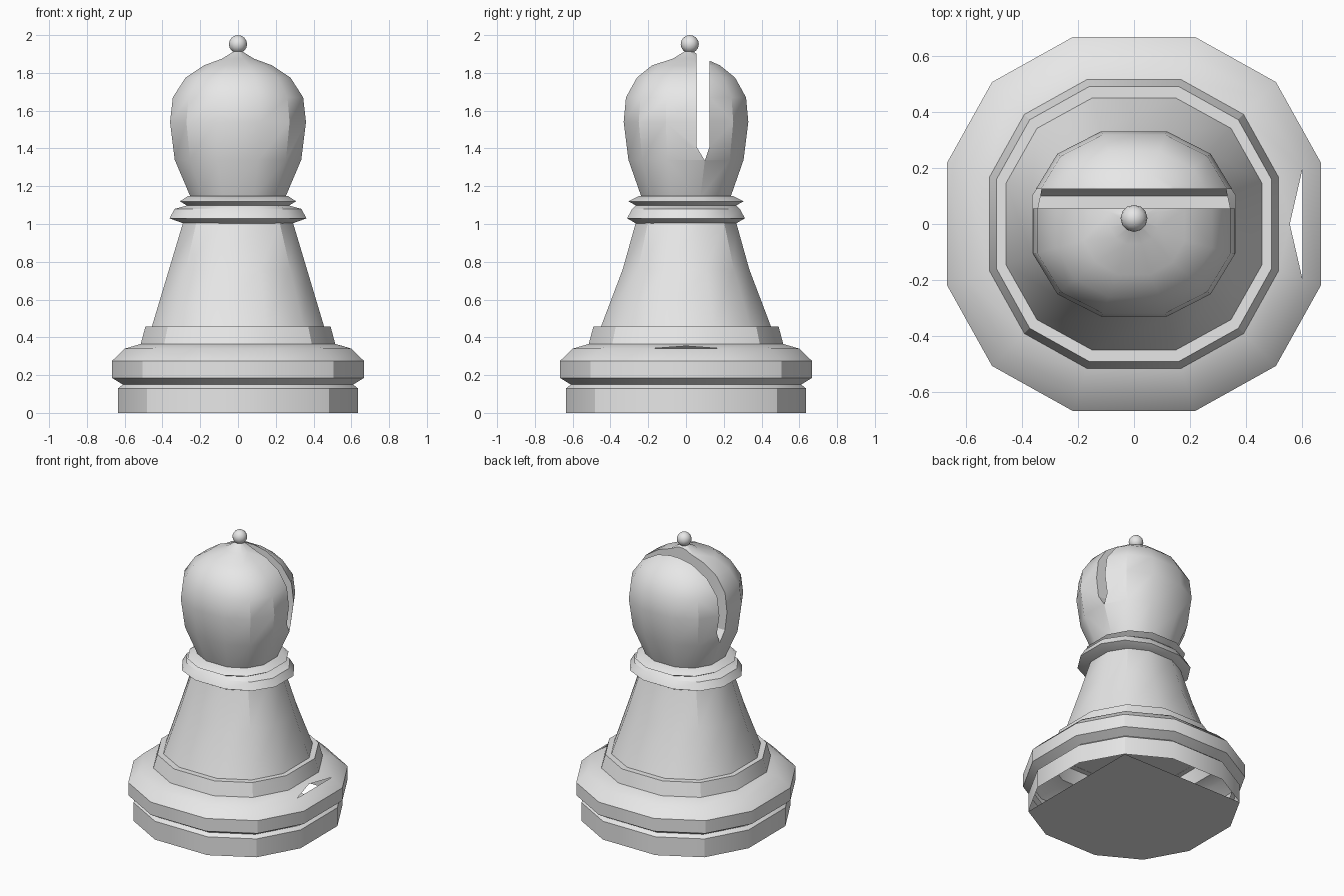
import bpy, bmesh
from math import radians, cos, sin

cube = bpy.data.objects.get("Cube")
if cube:
    bpy.data.objects.remove(cube)

grey = bpy.data.materials.new("plain_grey")
grey.use_nodes = True
grey.diffuse_color = (0.8, 0.8, 0.8, 1)
grey.node_tree.nodes["Principled BSDF"].inputs["Base Color"].default_value = (0.8, 0.8, 0.8, 1)

# Slightly squared twelve-sided outline
ANGLES = [radians(q + a) for q in (0, 90, 180, 270) for a in (18, 45, 72)]
COUNT = len(ANGLES)


def finish(bm, name, smooth=True):
    bmesh.ops.recalc_face_normals(bm, faces=bm.faces)
    mesh = bpy.data.meshes.new(name)
    bm.to_mesh(mesh)
    bm.free()
    mesh.materials.append(grey)
    obj = bpy.data.objects.new(name, mesh)
    bpy.context.collection.objects.link(obj)
    bpy.ops.object.select_all(action='DESELECT')
    obj.select_set(True)
    bpy.context.view_layer.objects.active = obj
    if smooth:
        bpy.ops.object.shade_smooth_by_angle(angle=radians(30))
    return obj


def turned(profile):
    """Loft rings given as (half width in x, half width in y, height)."""
    bm = bmesh.new()
    rings = []
    for wx, wy, z in profile:
        ring = []
        for i, a in enumerate(ANGLES):
            r = (1.02 if i % 3 == 1 else 1) / cos(radians(18))
            ring.append(bm.verts.new((wx * r * cos(a), wy * r * sin(a), z)))
        rings.append(ring)
    for low, high in zip(rings, rings[1:]):
        for i in range(COUNT):
            j = (i + 1) % COUNT
            bm.faces.new((low[i], low[j], high[j], high[i]))
    bm.faces.new(rings[-1])
    return bm, rings


# Base with a groove, a sloped shoulder and a step
bm, rings = turned([(w, w, z) for w, z in (
    (.635, 0), (.635, .13), (.61, .15), (.667, .185), (.667, .275),
    (.60, .34), (.515, .365), (.49, .458))])
# Floor, leaving two open slivers along the left and back edges
bm.faces.new([v for i, v in enumerate(rings[0]) if i not in (0, 2, 3, 11)])
# Triangular opening in the left shoulder
outer, inner = rings[5], rings[6]
panel = next(f for f in bm.faces
             if {outer[0], outer[-1], inner[0], inner[-1]} == set(f.verts))
poked = bmesh.ops.poke(bm, faces=[panel])
poked["verts"][0].co = (.555, 0, .354)
gap = [f for f in poked["faces"] if outer[0] in f.verts and outer[-1] in f.verts]
bmesh.ops.delete(bm, geom=gap, context='FACES')
finish(bm, "base")

# Tapered body
bm, rings = turned([(.456, .45, .457), (.365, .335, .76), (.29, .265, 1.01)])
finish(bm, "body")

# Double collar
bm, rings = turned([(.28, .26, 1.0), (.363, .312, 1.03), (.335, .285, 1.08),
                    (.27, .265, 1.098), (.308, .305, 1.12), (.265, .25, 1.148)])
bm.faces.new(rings[0])
finish(bm, "collar")

# Head
bm, rings = turned([(.25, .235, 1.14), (.335, .305, 1.34), (.36, .33, 1.54),
                    (.345, .318, 1.67), (.278, .26, 1.775), (.18, .18, 1.84),
                    (.085, .085, 1.875), (.02, .02, 1.915)])
bm.faces.new(rings[0])
for v in rings[-1] + rings[-2]:
    v.co.y += .015
head = finish(bm, "head", smooth=False)

# Slot with a pointed floor, cut through the head from side to side
bm = bmesh.new()
outline = [(.055, 2.1), (.055, 1.41), (.10, 1.335), (.125, 1.41), (.125, 2.1)]
ends = [[bm.verts.new((x, y, z)) for y, z in outline] for x in (-.6, .6)]
for end in ends:
    bm.faces.new(end)
for i in range(len(outline)):
    j = (i + 1) % len(outline)
    bm.faces.new((ends[0][i], ends[0][j], ends[1][j], ends[1][i]))
cutter = finish(bm, "slot_cutter", smooth=False)
cutter.hide_render = True

cut = head.modifiers.new("slot", 'BOOLEAN')
cut.operation = 'DIFFERENCE'
cut.solver = 'EXACT'
cut.object = cutter
bpy.ops.object.select_all(action='DESELECT')
head.select_set(True)
bpy.context.view_layer.objects.active = head
bpy.ops.object.modifier_apply(modifier=cut.name)
bpy.data.objects.remove(cutter)
bpy.ops.object.shade_smooth_by_angle(angle=radians(30))

# Finial ball
bm = bmesh.new()
bmesh.ops.create_uvsphere(bm, u_segments=12, v_segments=8, radius=.048)
bmesh.ops.translate(bm, verts=bm.verts, vec=(0, .02, 1.952))
finish(bm, "finial")
